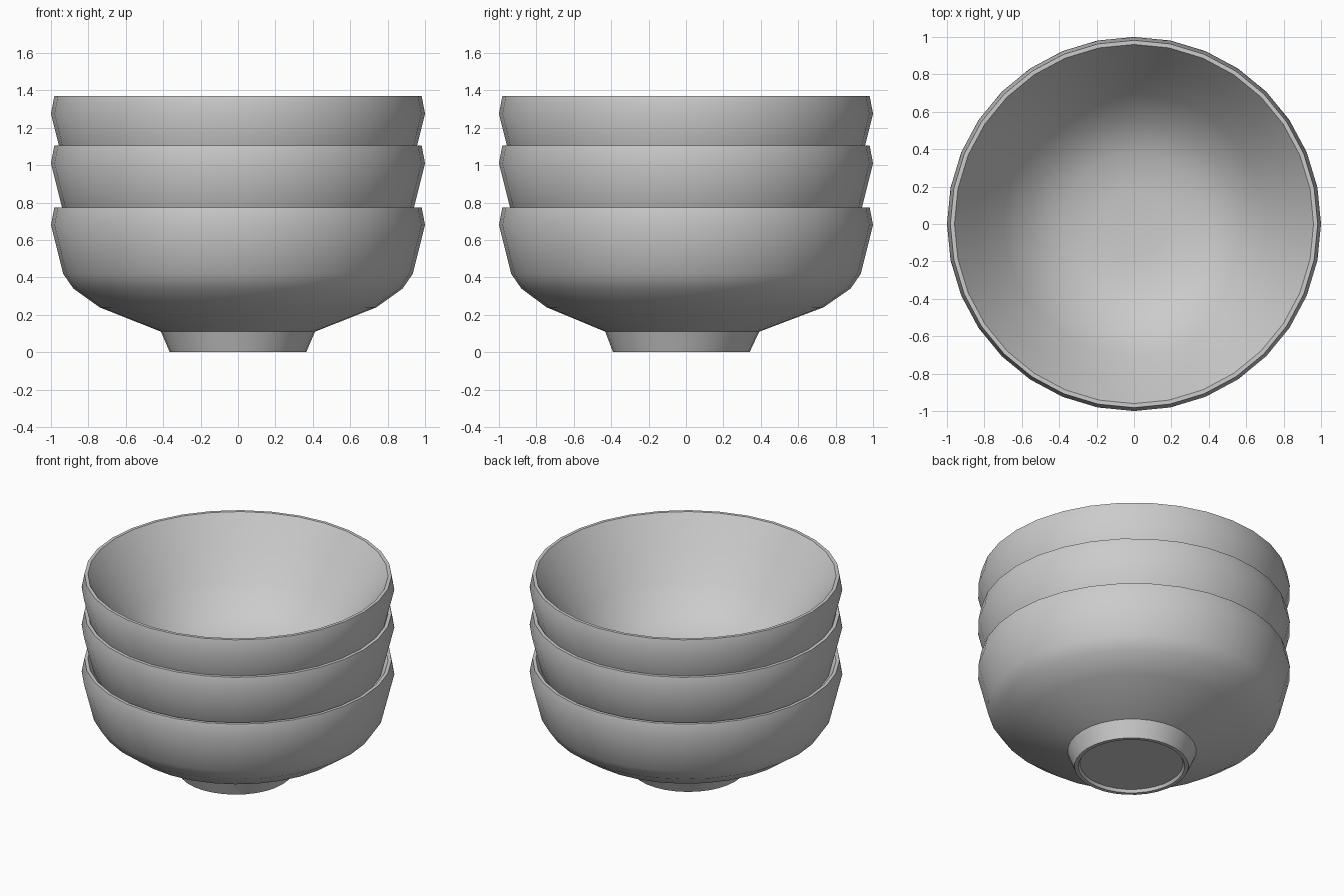
import bpy, bmesh, math

if "Cube" in bpy.data.objects:
    bpy.data.objects.remove(bpy.data.objects["Cube"])

SIDES = 32

# Radius, height, y shift: foot recess, foot, outer wall, rim, funnel-like inside
PROFILE = [
    (0.33, 0.02, -0.025), (0.34, 0.0, -0.025), (0.365, 0.0, -0.025), (0.412, 0.11, -0.02),
    (0.74, 0.24, -0.005), (0.88, 0.34, 0), (0.935, 0.42, 0),
    (1.0, 0.68, 0), (0.982, 0.775, 0), (0.96, 0.775, 0),
    (0.84, 0.60, 0), (0.70, 0.41, 0), (0.56, 0.26, 0), (0.38, 0.17, 0), (0.18, 0.145, 0),
]


def bowl(name, z):
    bm = bmesh.new()
    rings = []
    for r, h, dy in PROFILE:
        rings.append([bm.verts.new((r * math.cos(2 * math.pi * i / SIDES),
                                    r * math.sin(2 * math.pi * i / SIDES) + dy, h))
                      for i in range(SIDES)])
    for a, b in zip(rings, rings[1:]):
        for i in range(SIDES):
            j = (i + 1) % SIDES
            bm.faces.new((a[i], a[j], b[j], b[i]))
    bm.faces.new(rings[0][::-1])   # foot underside
    bm.faces.new(rings[-1])        # inside floor
    mesh = bpy.data.meshes.new(name)
    bm.to_mesh(mesh)
    bm.free()
    obj = bpy.data.objects.new(name, mesh)
    bpy.context.collection.objects.link(obj)
    obj.location.z = z
    bpy.ops.object.select_all(action='DESELECT')
    obj.select_set(True)
    bpy.context.view_layer.objects.active = obj
    bpy.ops.object.shade_smooth_by_angle(angle=math.radians(35))
    mesh.materials.append(glaze)


glaze = bpy.data.materials.new("grey_glaze")
glaze.diffuse_color = (0.55, 0.55, 0.55, 1)
glaze.use_nodes = True
glaze.node_tree.nodes["Principled BSDF"].inputs["Base Color"].default_value = glaze.diffuse_color

# Three nested bowls
for name, z in (("bottom_bowl", 0.0), ("middle_bowl", 0.33), ("top_bowl", 0.595)):
    bowl(name, z)
